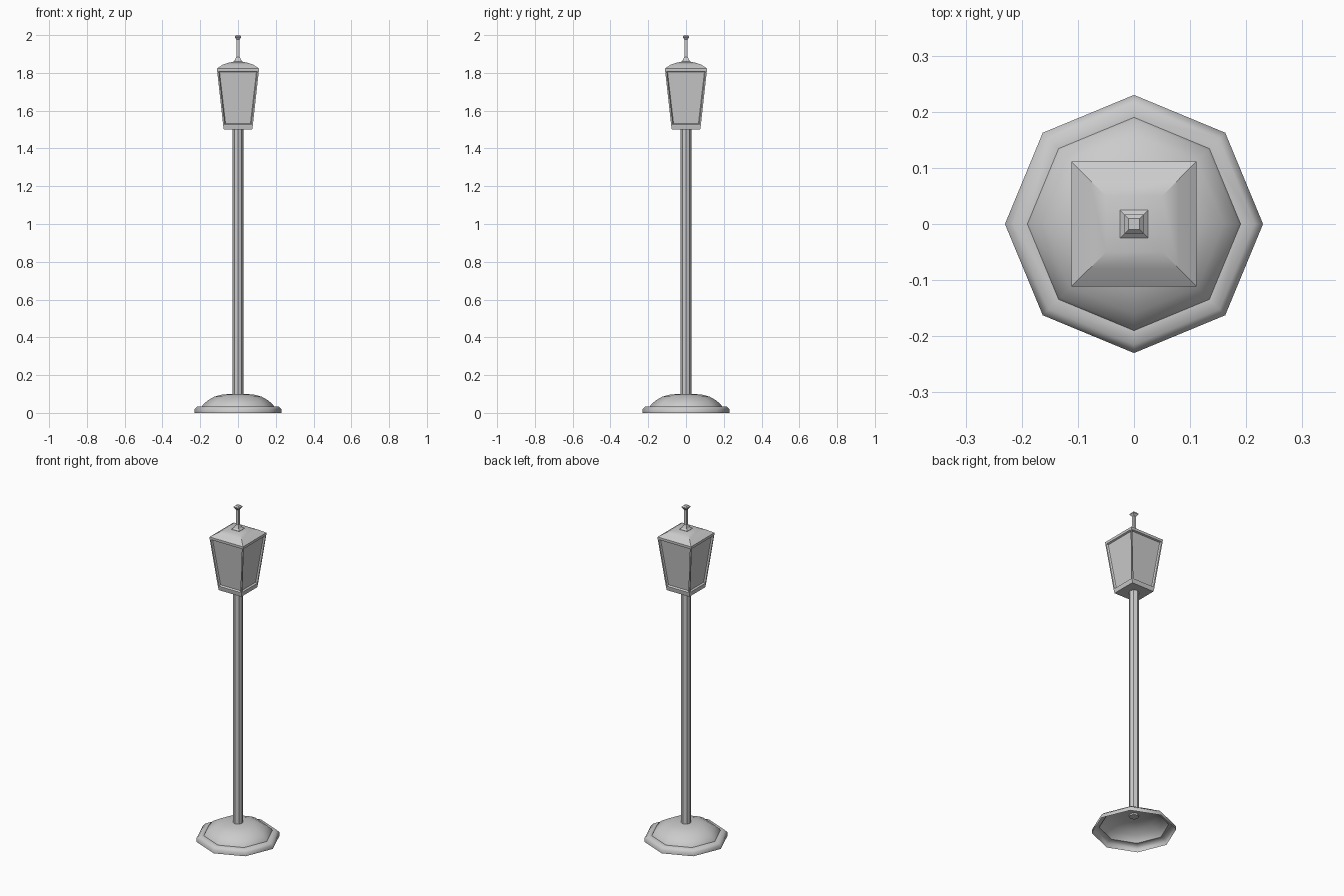
import bpy, bmesh, math

if "Cube" in bpy.data.objects:
    bpy.data.objects.remove(bpy.data.objects["Cube"])


def loft(name, profile, sides, start=0.0, cap_low=True, cap_high=True, smooth=None):
    """Stack regular polygon rings given as (radius, z) pairs."""
    bm = bmesh.new()
    rings = []
    for r, z in profile:
        rings.append([bm.verts.new((r * math.cos(start + math.tau * i / sides),
                                    r * math.sin(start + math.tau * i / sides), z))
                      for i in range(sides)])
    for a, b in zip(rings, rings[1:]):
        for i in range(sides):
            j = (i + 1) % sides
            bm.faces.new((a[i], a[j], b[j], b[i]))
    if cap_low:
        bm.faces.new(rings[0][::-1])
    if cap_high:
        bm.faces.new(rings[-1])
    mesh = bpy.data.meshes.new(name)
    bm.to_mesh(mesh)
    bm.free()
    obj = bpy.data.objects.new(name, mesh)
    bpy.context.collection.objects.link(obj)
    if smooth:
        bpy.ops.object.select_all(action='DESELECT')
        obj.select_set(True)
        bpy.context.view_layer.objects.active = obj
        bpy.ops.object.shade_smooth_by_angle(angle=math.radians(smooth))
    return obj


def square(name, profile, **kw):
    """Square section loft, profile given as (half width, z)."""
    return loft(name, [(w * math.sqrt(2), z) for w, z in profile], 4, math.pi / 4, **kw)


# Stepped octagonal foot with domed top, hollow underneath
loft("base", [(0.23, 0.0), (0.23, 0.02), (0.215, 0.034), (0.19, 0.034),
              (0.185, 0.044), (0.16, 0.066), (0.125, 0.086), (0.08, 0.098),
              (0.025, 0.1)], 8, cap_low=False, cap_high=False, smooth=46)

# Octagonal pole
loft("pole", [(0.028, 0.09), (0.028, 1.5)], 8)

# Tapered lantern body with recessed panes
lantern = square("lantern", [(0.075, 1.5), (0.078, 1.518), (0.111, 1.815)])
bm = bmesh.new()
bm.from_mesh(lantern.data)
panes = [f for f in bm.faces if abs(f.normal.z) < 0.5 and f.calc_area() > 0.02]
bmesh.ops.inset_individual(bm, faces=panes, thickness=0.011, depth=0.0)
bmesh.ops.inset_individual(bm, faces=panes, thickness=0.007, depth=-0.009)
bm.to_mesh(lantern.data)
bm.free()

# Shallow hipped roof
square("roof", [(0.111, 1.815), (0.111, 1.823), (0.08, 1.844),
                (0.05, 1.854), (0.02, 1.859)], smooth=25)

# Finial foot, stem and flared tip
square("finial", [(0.025, 1.855), (0.025, 1.86), (0.017, 1.867), (0.011, 1.882),
                  (0.008, 1.885), (0.008, 1.976), (0.017, 1.988), (0.017, 1.993),
                  (0.01, 2.0)])
